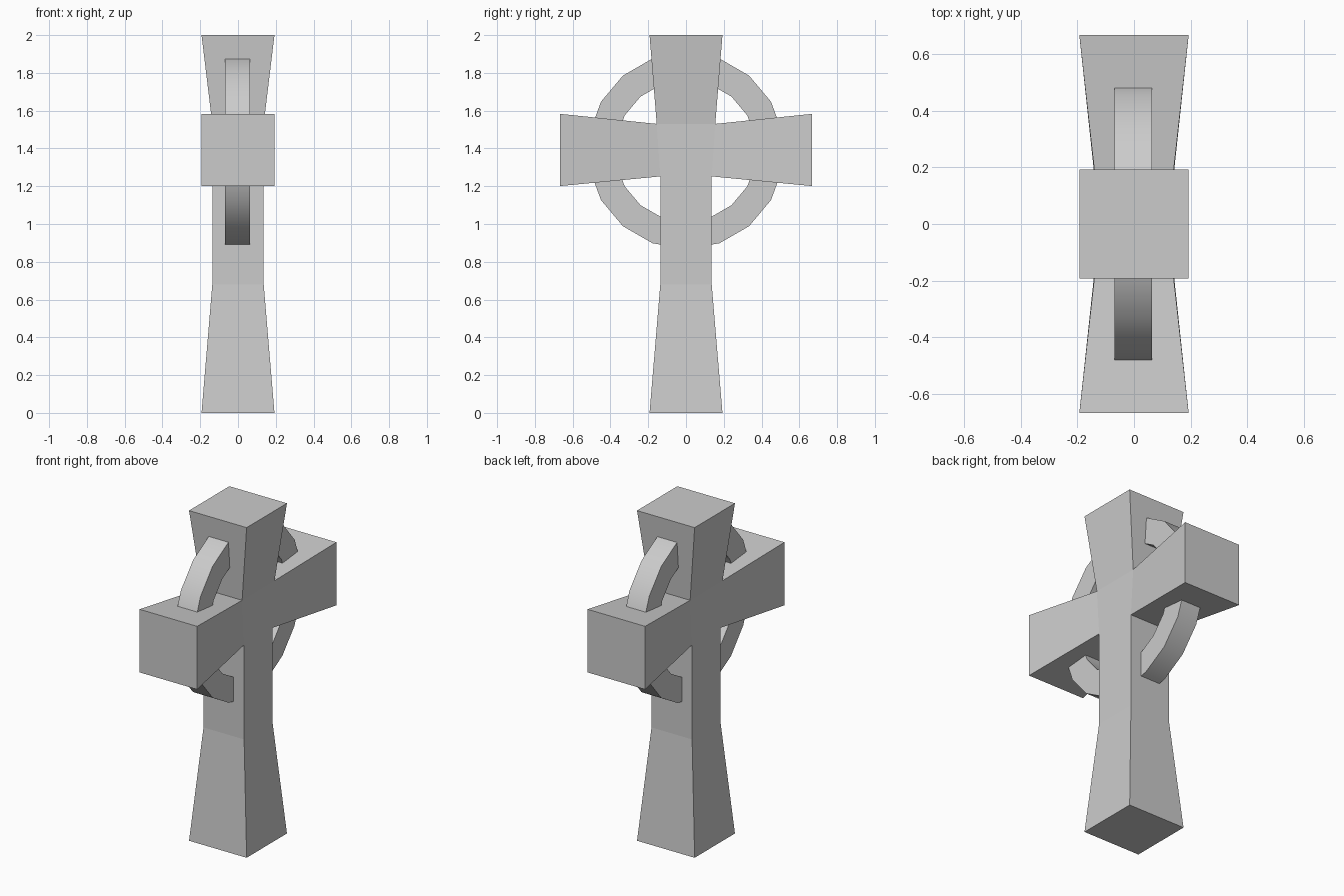
import bpy
import bmesh
from math import cos, sin, tau

cube = bpy.data.objects.get("Cube")
if cube:
    bpy.data.objects.remove(cube, do_unlink=True)

stone = bpy.data.materials.new("grey_stone")
stone.use_nodes = True
GREY = (0.6, 0.6, 0.6, 1)
stone.diffuse_color = GREY
stone.node_tree.nodes["Principled BSDF"].inputs["Base Color"].default_value = GREY

END = 0.193          # half width of every flared end
WAIST = 0.136        # half width of the narrow middle
ARM = 0.667          # reach of the arms
ARM_Z = 1.392        # height of the arm axis


def sign(v):
    return 1 if v > 0 else -1


def finish(bm, name):
    bmesh.ops.recalc_face_normals(bm, faces=bm.faces)
    mesh = bpy.data.meshes.new(name)
    bm.to_mesh(mesh)
    bm.free()
    mesh.materials.append(stone)
    obj = bpy.data.objects.new(name, mesh)
    bpy.context.collection.objects.link(obj)
    return obj


def grow(bm, face, place):
    """Extrude one face and put each new corner where place() says."""
    new = bmesh.ops.extrude_discrete_faces(bm, faces=[face])["faces"][0]
    for v in new.verts:
        v.co = place(v.co.copy())
    return new


# Cross: a centre block with flared arms, head and stem drawn out of it
bm = bmesh.new()
bmesh.ops.create_cube(bm, size=2)
bm.normal_update()
sides = {tuple(round(n) for n in f.normal): f for f in bm.faces}
for v in bm.verts:
    x, y, z = v.co
    v.co = (x * WAIST, y * (0.155 if z > 0 else WAIST), 1.53 if z > 0 else 1.252)


def square(half, z):
    return lambda c: (sign(c.x) * half, sign(c.y) * half, z)


grow(bm, sides[0, 0, 1], square(END, 2))
stem = grow(bm, sides[0, 0, -1], square(WAIST, 0.68))
grow(bm, stem, square(END, 0))
for s in (-1, 1):
    grow(bm, sides[0, s, 0], lambda c: (
        sign(c.x) * END, s * ARM, ARM_Z + sign(c.z - ARM_Z) * 0.191))
finish(bm, "stone_cross")

# Ring: a rectangular section swept round the crossing
SEGMENTS = 18
section = [(0.375, -0.068), (0.52, -0.068), (0.52, 0.064), (0.375, 0.064)]
bm = bmesh.new()
loops = []
for i in range(SEGMENTS):
    a = tau * (i + 0.5) / SEGMENTS
    loops.append([bm.verts.new((x, r * cos(a), 1.387 + r * sin(a))) for r, x in section])
for i, loop in enumerate(loops):
    after = loops[(i + 1) % SEGMENTS]
    for j in range(len(section)):
        k = (j + 1) % len(section)
        bm.faces.new((loop[j], loop[k], after[k], after[j]))
ring = finish(bm, "stone_ring")

bpy.ops.object.select_all(action="DESELECT")
ring.select_set(True)
bpy.context.view_layer.objects.active = ring
bpy.ops.object.shade_smooth_by_angle(angle=0.6)
